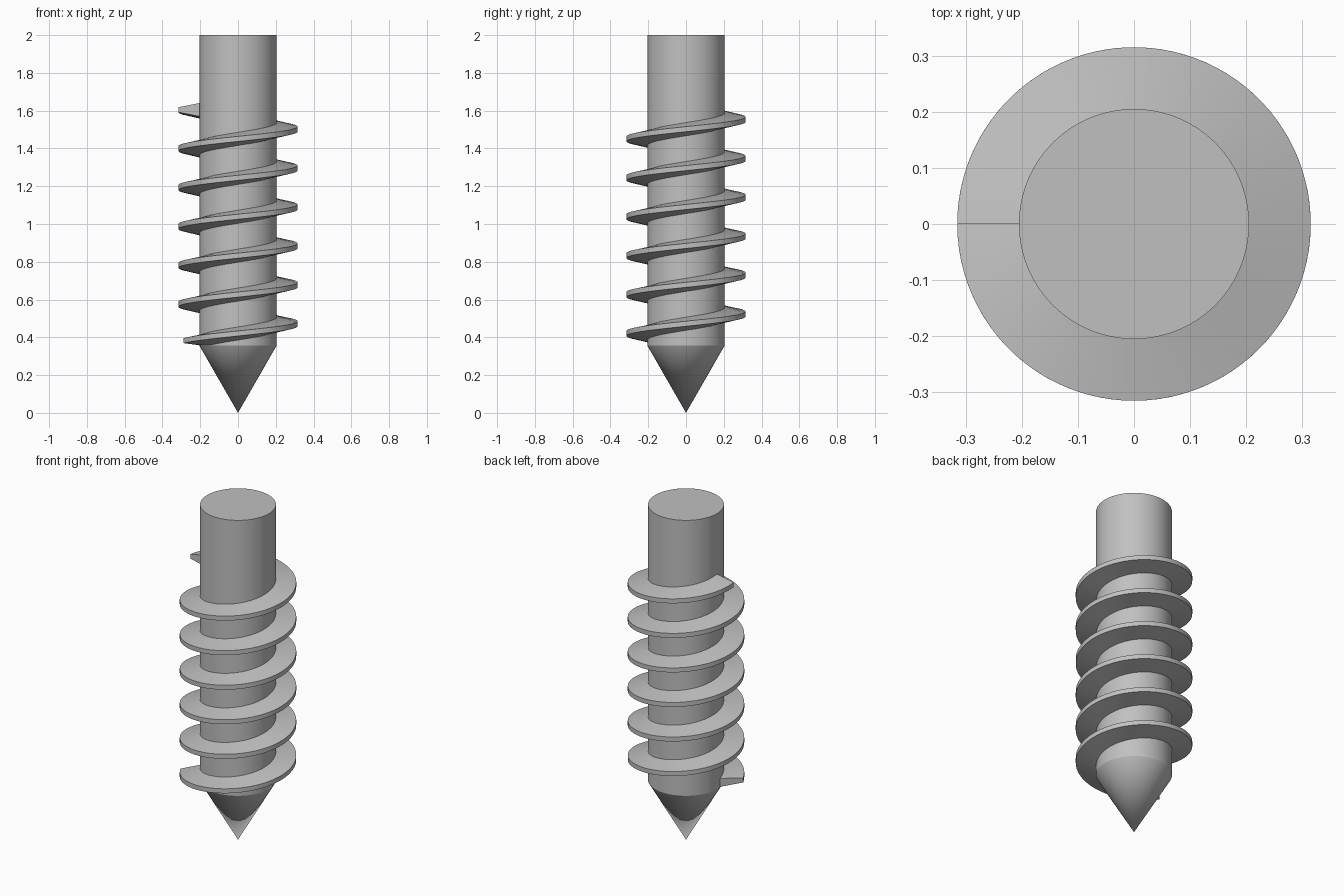
import bpy, bmesh, math

if "Cube" in bpy.data.objects:
    bpy.data.objects.remove(bpy.data.objects["Cube"])

CORE_R, THREAD_R = 0.205, 0.315
SHOULDER_Z, TOP_Z = 0.357, 2.0
PITCH, TURNS, STEPS = 0.206, 6, 96
START_Z = 0.369

steel = bpy.data.materials.new("light_grey_metal")
steel.use_nodes = True
grey = (0.53, 0.53, 0.53, 1)
steel.diffuse_color = grey
steel.node_tree.nodes["Principled BSDF"].inputs["Base Color"].default_value = grey


def finish(bm, name):
    """Turn a bmesh into a smooth-shaded object with sharp edges kept."""
    bmesh.ops.recalc_face_normals(bm, faces=bm.faces)
    mesh = bpy.data.meshes.new(name)
    bm.to_mesh(mesh)
    bm.free()
    mesh.materials.append(steel)
    obj = bpy.data.objects.new(name, mesh)
    bpy.context.collection.objects.link(obj)
    bpy.ops.object.select_all(action="DESELECT")
    obj.select_set(True)
    bpy.context.view_layer.objects.active = obj
    bpy.ops.object.shade_smooth_by_angle(angle=math.radians(25))
    return obj


# Shaft with pointed tip: lathed profile
bm = bmesh.new()
profile = [(0, 0), (CORE_R, SHOULDER_Z), (CORE_R, TOP_Z), (0, TOP_Z)]
verts = [bm.verts.new((r, 0, z)) for r, z in profile]
edges = [bm.edges.new(pair) for pair in zip(verts, verts[1:])]
bmesh.ops.spin(bm, geom=verts + edges, cent=(0, 0, 0), axis=(0, 0, 1),
               angle=math.tau, steps=STEPS, use_merge=False)
bmesh.ops.remove_doubles(bm, verts=bm.verts, dist=0.0001)
finish(bm, "shaft")

# Helical thread: tapered section swept upward, with a slanted lead-in
bm = bmesh.new()
# radius, height offset, starting angle past the -x side in degrees
section = [(CORE_R - 0.006, -0.036, 7), (THREAD_R, -0.0135, 24),
           (THREAD_R, 0.0135, 24), (CORE_R - 0.006, 0.036, 7)]
count = STEPS * TURNS
rings = []
for i in range(count + 1):
    ring = []
    for radius, offset, lead in section:
        start = math.radians(lead)
        turn = start + (math.tau * TURNS - start) * i / count
        z = START_Z + PITCH * turn / math.tau + offset
        angle = math.pi + turn
        ring.append(bm.verts.new((radius * math.cos(angle),
                                  radius * math.sin(angle),
                                  max(z, SHOULDER_Z))))
    rings.append(ring)
for low, high in zip(rings, rings[1:]):
    for j in range(4):
        k = (j + 1) % 4
        bm.faces.new((low[j], low[k], high[k], high[j]))
bm.faces.new(rings[0])
bm.faces.new(rings[-1])
finish(bm, "thread")
